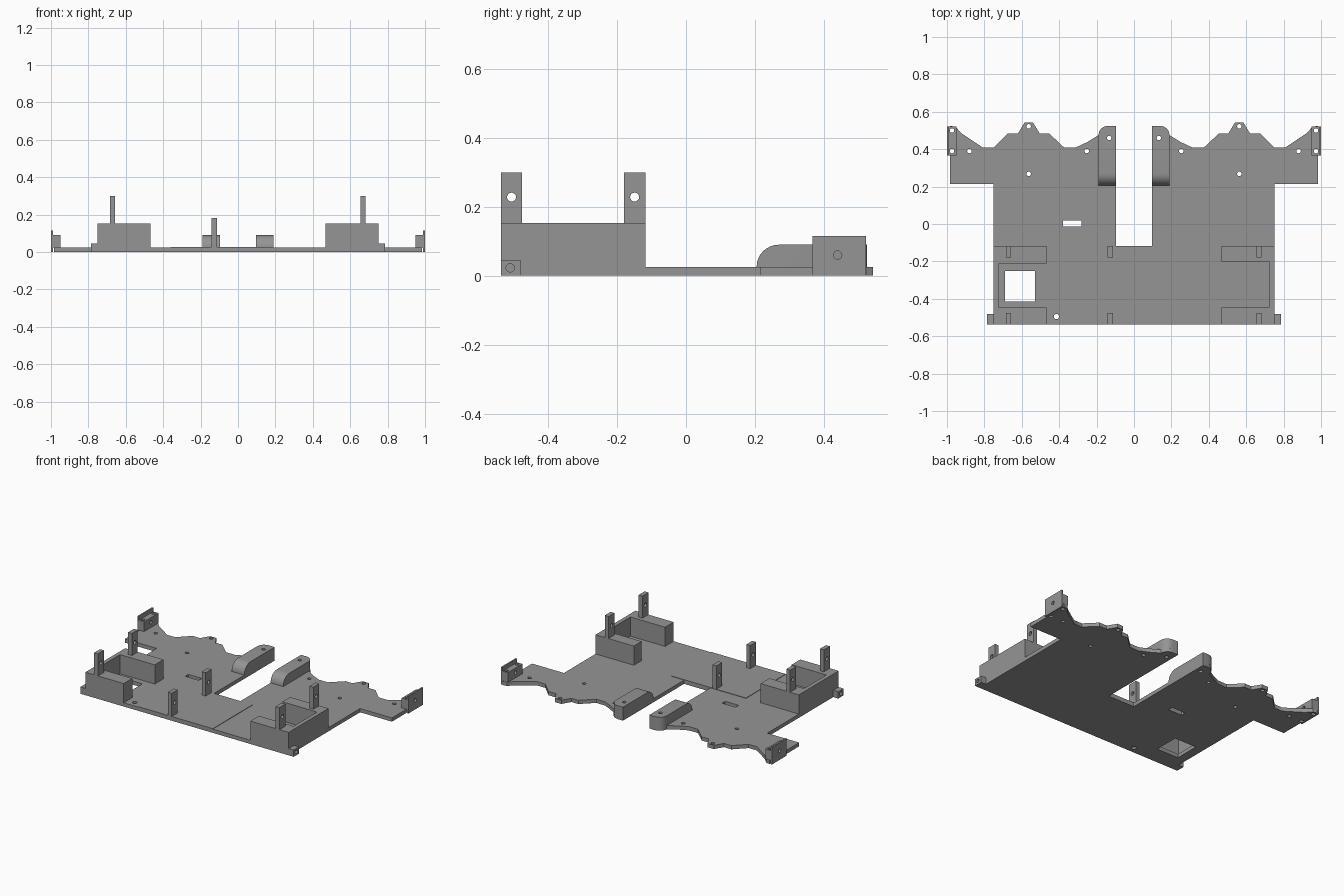
import bpy, bmesh, math
from mathutils import Matrix, Vector

if "Cube" in bpy.data.objects:
    bpy.data.objects.remove(bpy.data.objects["Cube"])

T = 0.025          # plate thickness
PAD = 0.028        # top of the raised pad
WALL = 0.153       # tray wall height
FRONT, BACK = -0.537, -0.118

grey = bpy.data.materials.new("grey")
grey.diffuse_color = (0.3, 0.3, 0.3, 1)
grey.use_nodes = True
grey.node_tree.nodes["Principled BSDF"].inputs["Base Color"].default_value = grey.diffuse_color


def finish(name, bm):
    bmesh.ops.recalc_face_normals(bm, faces=bm.faces[:])
    me = bpy.data.meshes.new(name)
    bm.to_mesh(me)
    bm.free()
    me.materials.append(grey)
    ob = bpy.data.objects.new(name, me)
    bpy.context.collection.objects.link(ob)
    return ob


def prism_bm(points, offset):
    """Extrude a closed 3D outline along an offset."""
    bm = bmesh.new()
    f = bm.faces.new([bm.verts.new(p) for p in points])
    r = bmesh.ops.extrude_face_region(bm, geom=[f])
    bmesh.ops.translate(bm, vec=offset,
                        verts=[g for g in r["geom"] if isinstance(g, bmesh.types.BMVert)])
    return bm


def slab(name, outline, z0, z1):
    return finish(name, prism_bm([(x, y, z0) for x, y in outline], (0, 0, z1 - z0)))


def block(name, x0, x1, y0, y1, z0, z1):
    return slab(name, [(x0, y0), (x1, y0), (x1, y1), (x0, y1)], z0, z1)


def drill(ob, holes=(), boxes=()):
    """Cut round holes (centre, radius, axis, depth) and boxes out of a part."""
    bm = bmesh.new()
    for c, r, axis, depth in holes:
        rot = Matrix.Rotation(math.pi / 2, 4, 'Y') if axis == 'X' else Matrix()
        bmesh.ops.create_cone(bm, cap_ends=True, segments=20, radius1=r, radius2=r,
                              depth=depth, matrix=Matrix.Translation(c) @ rot)
    for x0, x1, y0, y1 in boxes:
        m = Matrix.Translation(((x0 + x1) / 2, (y0 + y1) / 2, 0)) @ \
            Matrix.Diagonal((x1 - x0, y1 - y0, 0.4, 1))
        bmesh.ops.create_cube(bm, size=1, matrix=m)
    cutter = finish("cutter", bm)
    cutter.hide_render = True
    mod = ob.modifiers.new("holes", 'BOOLEAN')
    mod.operation, mod.solver, mod.object = 'DIFFERENCE', 'EXACT', cutter
    bpy.context.view_layer.objects.active = ob
    bpy.ops.object.modifier_apply(modifier=mod.name)
    bpy.data.objects.remove(cutter)


def smooth(ob):
    bpy.ops.object.select_all(action='DESELECT')
    ob.select_set(True)
    bpy.context.view_layer.objects.active = ob
    bpy.ops.object.shade_smooth_by_angle(angle=math.radians(35))


def upright(x, y, r=0.012):
    return ((x, y, 0.05), r, 'Z', 0.4)


# base plate with a slot between two scalloped wings
half = [(0.097, BACK), (0.097, 0.525), (0.14, 0.525), (0.165, 0.518), (0.183, 0.5),
        (0.19, 0.475), (0.25, 0.438), (0.31, 0.41), (0.375, 0.41), (0.455, 0.485),
        (0.505, 0.485), (0.54, 0.543), (0.585, 0.543), (0.62, 0.485), (0.675, 0.485),
        (0.75, 0.41), (0.81, 0.41), (0.92, 0.483), (0.955, 0.52), (0.985, 0.525),
        (0.985, 0.215), (0.75, 0.215), (0.75, FRONT)]
plate = slab("base_plate", half + [(-x, y) for x, y in reversed(half)], 0, T)
plate_holes = [upright(s * x, y) for s in (-1, 1) for x, y in
               ((0.563, 0.522), (0.563, 0.268), (0.253, 0.39), (0.88, 0.39),
                (0.133, 0.46), (0.973, 0.5), (0.973, 0.39))]
plate_holes.append(upright(-0.415, -0.495, 0.014))
drill(plate, plate_holes, [(-0.38, -0.28, -0.013, 0.02), (-0.69, -0.53, -0.415, -0.25)])
smooth(plate)

# slightly raised pad at the front middle
pad = block("raised_pad", -0.36, 0.19, FRONT, BACK, T, PAD)
drill(pad, [upright(-0.415, -0.495, 0.014)])

for s, side in ((-1, "left"), (1, "right")):
    # three-sided tray wall, open toward the middle
    yb = -0.21 if s < 0 else -0.2
    xi = s * 0.723
    slab(side + "_tray_wall",
         [(s * 0.467, FRONT), (s * 0.75, FRONT), (s * 0.75, BACK), (s * 0.467, BACK),
          (s * 0.467, yb), (xi, yb), (xi, -0.447), (s * 0.467, -0.447)], T, WALL)

    # small side lug at the front corner
    lug = block(side + "_lug", s * 0.75, s * 0.787, FRONT, -0.48, 0, 0.045)
    drill(lug, [((s * 0.77, -0.51, 0.023), 0.012, 'X', 0.2)])
    smooth(lug)

    # rounded ramp block beside the slot
    prof = [(0.525, T), (0.205, T)]
    for i in range(9):
        a = math.pi - i * math.pi / 16
        prof.append((0.27 + 0.065 * math.cos(a), 0.027 + 0.063 * math.sin(a)))
    prof.append((0.525, 0.09))
    bm = prism_bm([(s * 0.097, y, z) for y, z in prof], (s * 0.093, 0, 0))
    corner = [e for e in bm.edges
              if all(abs(v.co.x) > 0.18 and v.co.y > 0.52 for v in e.verts)]
    bmesh.ops.bevel(bm, geom=corner, offset=0.05, segments=4, profile=0.5, affect='EDGES')
    ramp = finish(side + "_ramp_block", bm)
    drill(ramp, [upright(s * 0.133, 0.46)])
    smooth(ramp)

    # wing tip bracket: inner block and taller outer cheek
    cross = ((s * 0.98, 0.44, 0.06), 0.012, 'X', 0.2)
    inner = block(side + "_bracket_block", s * 0.95, s * 0.99, 0.367, 0.52, T, 0.09)
    drill(inner, [cross, upright(s * 0.973, 0.5), upright(s * 0.973, 0.39)])
    smooth(inner)
    cheek = block(side + "_bracket_cheek", s * 0.99, s * 1.0, 0.367, 0.522, 0, 0.115)
    drill(cheek, [cross])
    smooth(cheek)

# drilled posts, front and back: on both trays and in the middle
for name, x, z0, z1, zh in (("left_post", -0.671, WALL, 0.3, 0.228),
                            ("right_post", 0.668, WALL, 0.3, 0.228),
                            ("middle_post", -0.127, PAD, 0.183, 0.11)):
    for row, y0, y1 in (("front", FRONT, -0.475), ("back", -0.18, BACK)):
        post = block(row + "_" + name, x - 0.014, x + 0.014, y0, y1, z0, z1)
        drill(post, [((x, (y0 + y1) / 2, zh), 0.013, 'X', 0.2)])
        smooth(post)
